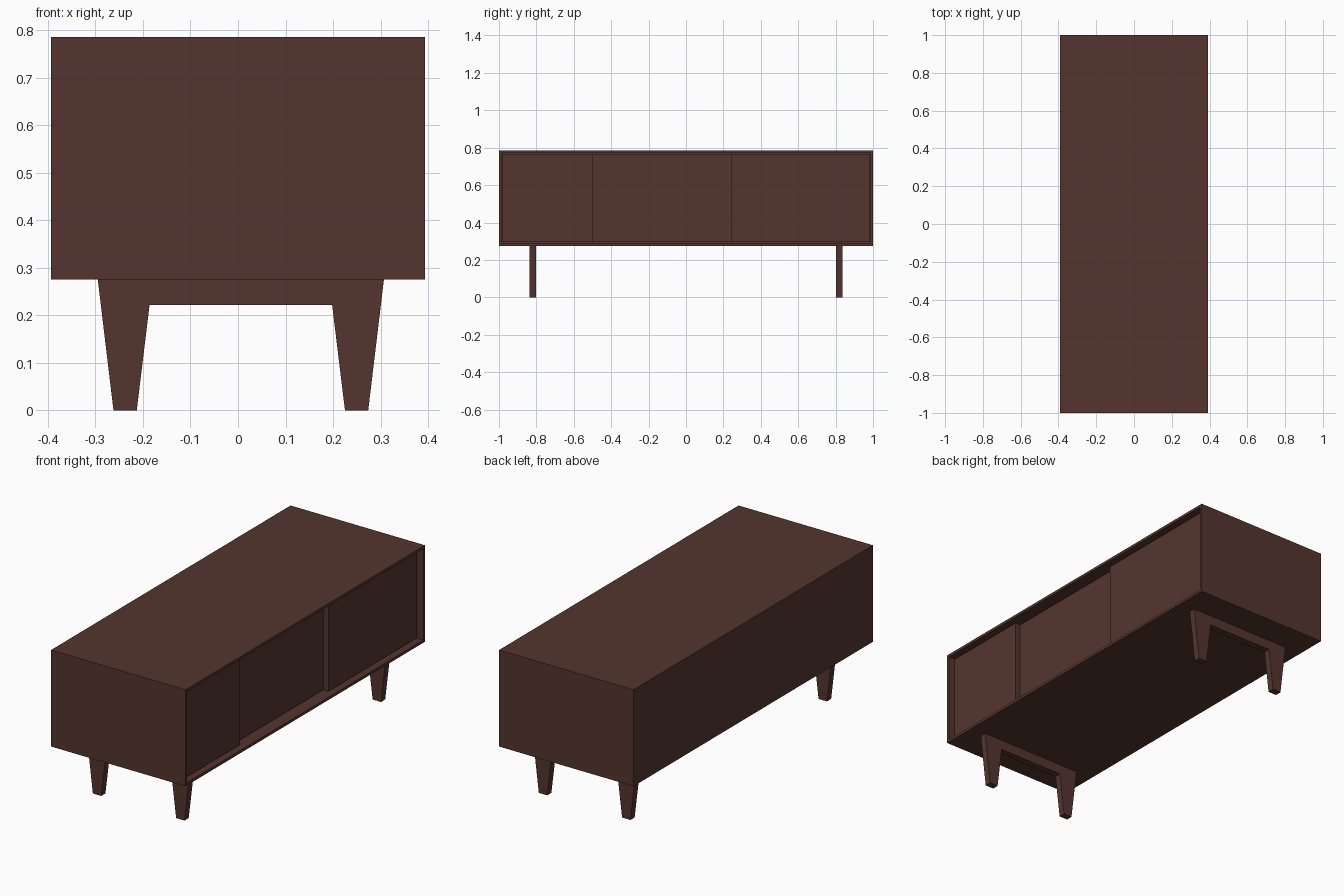
import bpy, bmesh

if "Cube" in bpy.data.objects:
    bpy.data.objects.remove(bpy.data.objects["Cube"])

wood = bpy.data.materials.new("dark walnut brown")
wood.diffuse_color = (0.089, 0.036, 0.027, 1)
wood.use_nodes = True
wood.node_tree.nodes["Principled BSDF"].inputs["Base Color"].default_value = wood.diffuse_color

HALF_X, HALF_Y = 0.393, 1.0
Z0, Z1 = 0.275, 0.785
RIM = 0.02


def finish(name, bm):
    bmesh.ops.recalc_face_normals(bm, faces=bm.faces)
    mesh = bpy.data.meshes.new(name)
    bm.to_mesh(mesh)
    bm.free()
    mesh.materials.append(wood)
    obj = bpy.data.objects.new(name, mesh)
    bpy.context.collection.objects.link(obj)
    return obj


def box_bm(x0, x1, y0, y1, z0, z1):
    bm = bmesh.new()
    bmesh.ops.create_cube(bm, size=1)
    for v in bm.verts:
        v.co = (x1 if v.co.x > 0 else x0,
                y1 if v.co.y > 0 else y0,
                z1 if v.co.z > 0 else z0)
    return bm


# Cabinet case: box with a thin rim around the recessed door opening
bm = box_bm(-HALF_X, HALF_X, -HALF_Y, HALF_Y, Z0, Z1)
bm.normal_update()
front = max(bm.faces, key=lambda f: f.normal.x)
bmesh.ops.inset_region(bm, faces=[front], thickness=RIM)
pushed = bmesh.ops.extrude_discrete_faces(bm, faces=[front])["faces"]
bmesh.ops.translate(bm, vec=(-0.093, 0, 0), verts=pushed[0].verts)
finish("cabinet_case", bm)

# Sliding doors: outer pair on the front track, middle one behind
in_y = HALF_Y - RIM
for name, x1, y0, y1 in (("left_door", 0.361, -in_y, -0.50),
                         ("middle_door", 0.331, -0.52, 0.26),
                         ("right_door", 0.361, 0.24, in_y)):
    finish(name, box_bm(x1 - 0.03, x1, y0, y1, Z0 + RIM, Z1 - RIM))

# Leg frames: tapered legs joined by an apron, one at each end
profile = [(-0.301, Z0), (-0.268, 0), (-0.219, 0), (-0.192, 0.222)]
profile += [(-x, z) for x, z in reversed(profile)]
for name, y in (("front_leg_frame", -0.838), ("back_leg_frame", 0.803)):
    bm = bmesh.new()
    face = bm.faces.new([bm.verts.new((x + 0.006, y, z)) for x, z in profile])
    ext = bmesh.ops.extrude_face_region(bm, geom=[face], use_keep_orig=True)["geom"]
    bmesh.ops.translate(bm, vec=(0, 0.035, 0),
                        verts=[v for v in ext if isinstance(v, bmesh.types.BMVert)])
    finish(name, bm)
